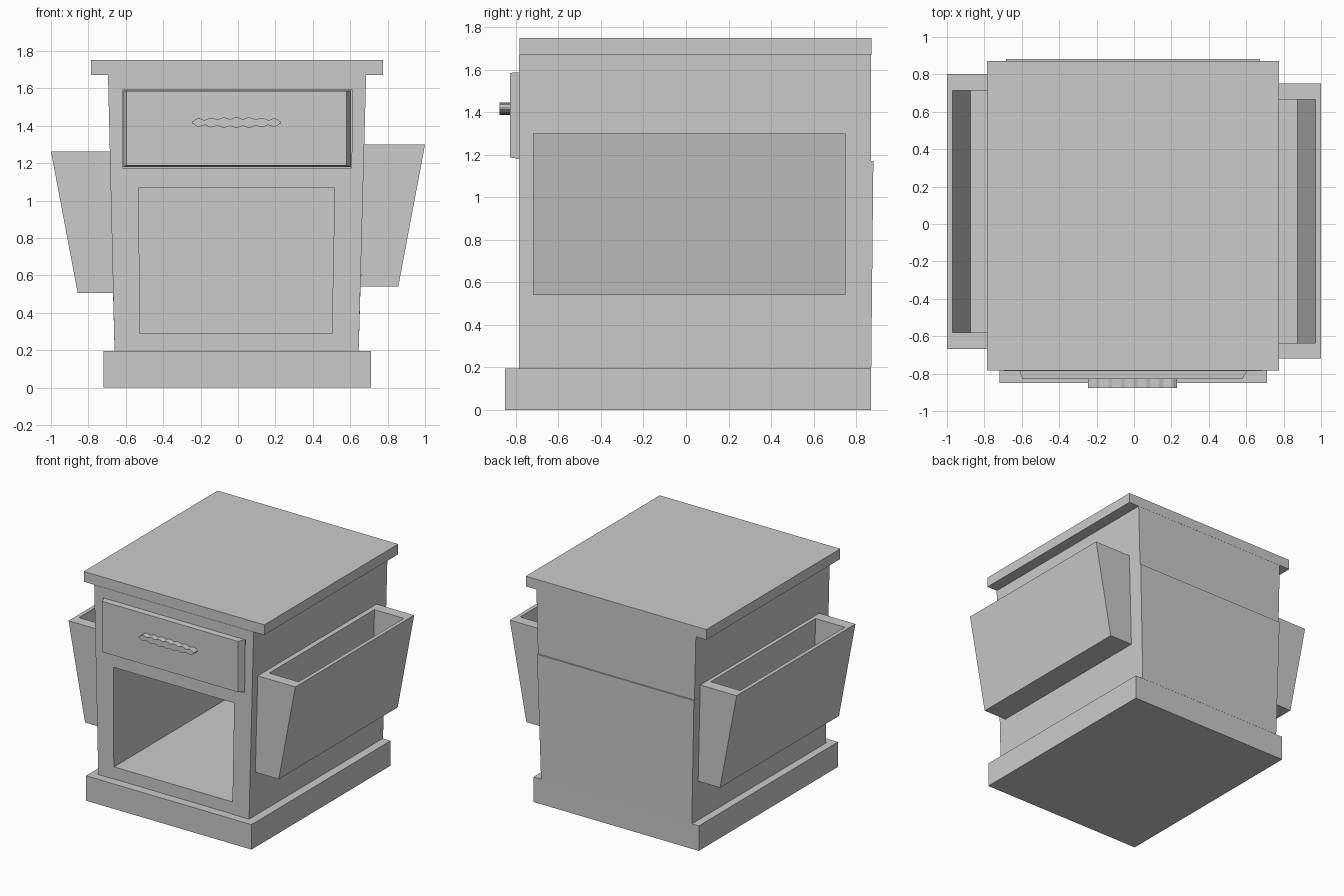
import bpy, bmesh, math

if "Cube" in bpy.data.objects:
    bpy.data.objects.remove(bpy.data.objects["Cube"])


def mesh_object(name, bm):
    bmesh.ops.recalc_face_normals(bm, faces=bm.faces)
    me = bpy.data.meshes.new(name)
    bm.to_mesh(me)
    bm.free()
    ob = bpy.data.objects.new(name, me)
    bpy.context.collection.objects.link(ob)
    return ob


def loft(name, rings):
    """Join point rings into a closed solid, capping first and last."""
    bm = bmesh.new()
    vs = [[bm.verts.new(p) for p in r] for r in rings]
    n = len(rings[0])
    for a, b in zip(vs, vs[1:]):
        for i in range(n):
            j = (i + 1) % n
            bm.faces.new((a[i], a[j], b[j], b[i]))
    bm.faces.new(vs[0])
    bm.faces.new(vs[-1])
    return mesh_object(name, bm)


def rect(x0, x1, y0, y1, z):
    return [(x0, y0, z), (x1, y0, z), (x1, y1, z), (x0, y1, z)]


def box(name, x0, x1, y0, y1, z0, z1):
    return loft(name, [rect(x0, x1, y0, y1, z0), rect(x0, x1, y0, y1, z1)])


F, B = -0.785, 0.868   # front and back of the carcass


def left_x(z):
    return -0.66 - 0.035 * (z - 0.19) / 1.48


def right_x(z):
    return 0.645 + 0.04 * (z - 0.19) / 1.48


def slab(name, z0, z1, y0=F, y1=B):
    """Full-width carcass layer following the tapered sides."""
    return loft(name, [rect(left_x(z), right_x(z), y0, y1, z) for z in (z0, z1)])


# Plinth and table top
box("plinth", -0.72, 0.712, -0.85, 0.87, 0, 0.195)
box("table_top", -0.787, 0.776, -0.783, 0.872, 1.67, 1.75)

# Lower side walls (open cubby between them)
loft("left_lower_side", [rect(left_x(.195), -0.525, F, B, .195), rect(left_x(1.07), -0.53, F, B, 1.07)])
loft("right_lower_side", [rect(0.50, right_x(.195), F, B, .195), rect(0.517, right_x(1.07), F, B, 1.07)])
loft("cubby_floor", [rect(-0.525, 0.50, F + .004, B, .195), rect(-0.526, 0.502, F + .004, B, .29)])

# Divider, top rail and upper sides around the drawer opening
slab("divider_shelf", 1.07, 1.175)
slab("top_rail", 1.59, 1.67)
loft("left_upper_side", [rect(left_x(z), -0.617, F, B, z) for z in (1.175, 1.59)])
loft("right_upper_side", [rect(x, right_x(z), F, B, z) for x, z in ((.607, 1.175), (.613, 1.59))])

# Back panels, the lower one leaning slightly outward
loft("lower_back_panel", [rect(left_x(.195), right_x(.195), .84, .871, .195),
                          rect(left_x(1.17) - .002, right_x(1.17) + .002, .84, .881, 1.17)])
slab("upper_back_panel", 1.17, 1.67, 0.83, 0.871)

# Drawer: solid box with a slightly narrowing front
loft("drawer", [[(x0, y, z0), (x1, y, z0), (x1, y, z1), (x0, y, z1)]
                for y, x0, x1, z0, z1 in ((0.8, -.612, .604, 1.18, 1.588),
                                          (-.785, -.612, .604, 1.18, 1.588),
                                          (-.828, -.597, .58, 1.188, 1.585))])

# Scalloped drawer pull, extruded from a wavy outline
N = 48
outline = []
for i in range(N + 1):
    t = -1 + 2 * i / N
    h = 0.015 + 0.009 * math.cos(t * math.pi / 2) + 0.005 * math.cos(t * math.pi * 7)
    if abs(t) > 0.93:
        h *= 0.35 + 0.65 * (1 - abs(t)) / 0.07
    outline.append((-0.008 + 0.238 * t, h))
loop = outline + [(x, -h) for x, h in reversed(outline)]
loft("drawer_pull", [[(x, y, 1.417 + h) for x, h in loop] for y in (-0.82, -0.876)])


def pocket(name, side, y0, y1, z0, z1, hole_y0, hole_y1):
    """Sloped magazine bin with an open top."""
    def r(a, b, c, d, z):
        return rect(side * a, side * b, c, d, z)
    zf = z0 + 0.22
    return loft(name, [r(.655, .857, y0, y1, z0), r(.672, 1.0, y0, y1, z1),
                       r(.715, .97, hole_y0, hole_y1, z1), r(.705, .873, hole_y0, hole_y1, zf)])


# Side magazine pockets
pocket("right_pocket", 1, -0.72, 0.75, 0.54, 1.30, -0.635, 0.665)
pocket("left_pocket", -1, -0.667, 0.803, 0.505, 1.263, -0.58, 0.715)
